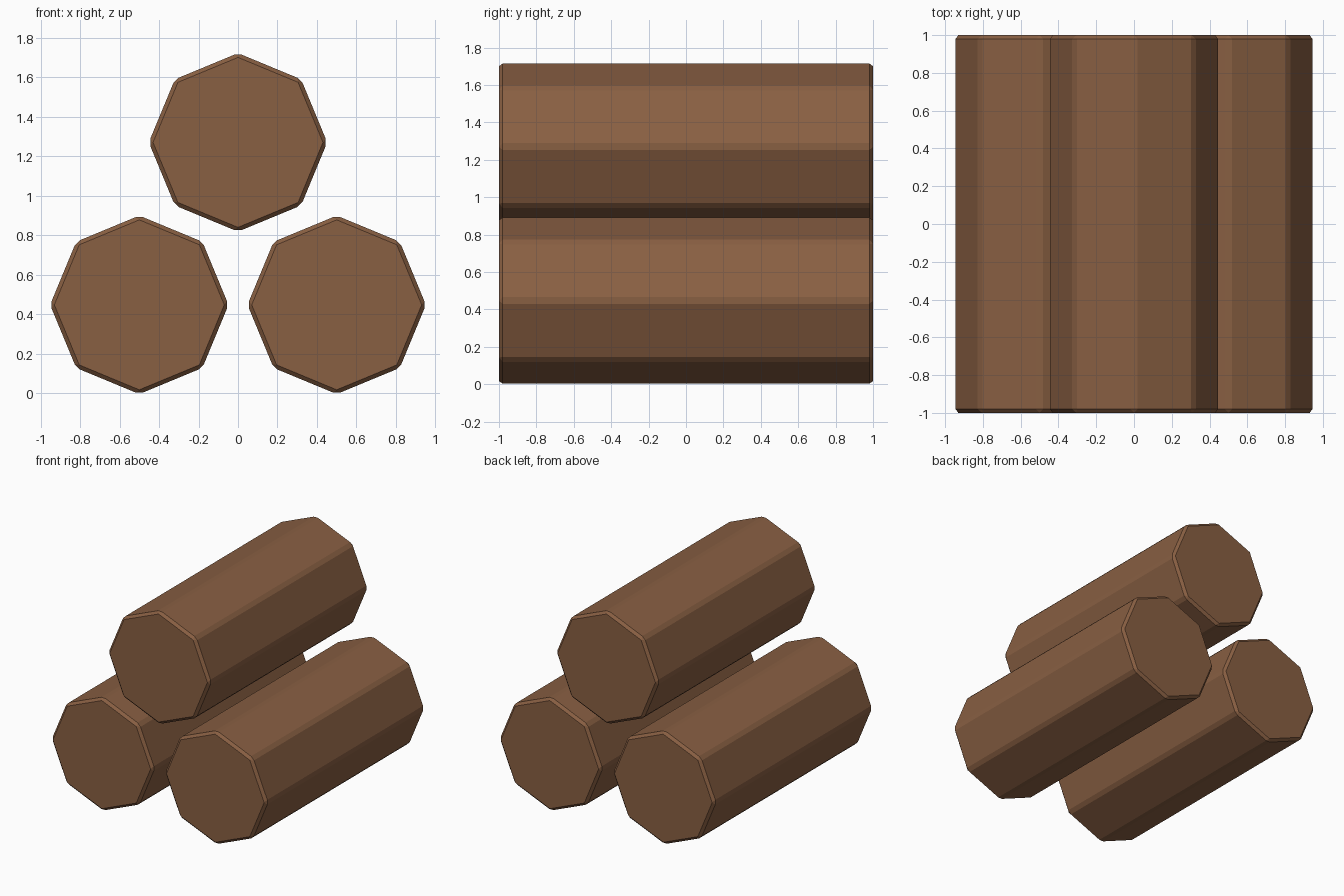
import bpy, math

if "Cube" in bpy.data.objects:
    bpy.data.objects.remove(bpy.data.objects["Cube"])

bark = bpy.data.materials.new("log_brown")
bark.diffuse_color = (0.25, 0.115, 0.055, 1)
bark.use_nodes = True
bark.node_tree.nodes["Principled BSDF"].inputs["Base Color"].default_value = bark.diffuse_color

R, LENGTH = 0.452, 2.0


def log(name, x, z):
    # eight-sided log lying along y, corner pointing up, with chamfered edges
    bpy.ops.mesh.primitive_cylinder_add(vertices=8, radius=R, depth=LENGTH,
                                        location=(x, 0, z),
                                        rotation=(math.radians(90), 0, 0))
    ob = bpy.context.object
    ob.name = name
    ob.data.materials.append(bark)
    bev = ob.modifiers.new("chamfer", 'BEVEL')
    bev.width = 0.02
    bev.segments = 1
    bev.limit_method = 'ANGLE'
    bev.angle_limit = math.radians(30)
    return ob


# two logs on the ground, one stacked above the gap
log("left_log", -0.5, 0.447)
log("right_log", 0.5, 0.447)
log("top_log", 0, 1.27)
